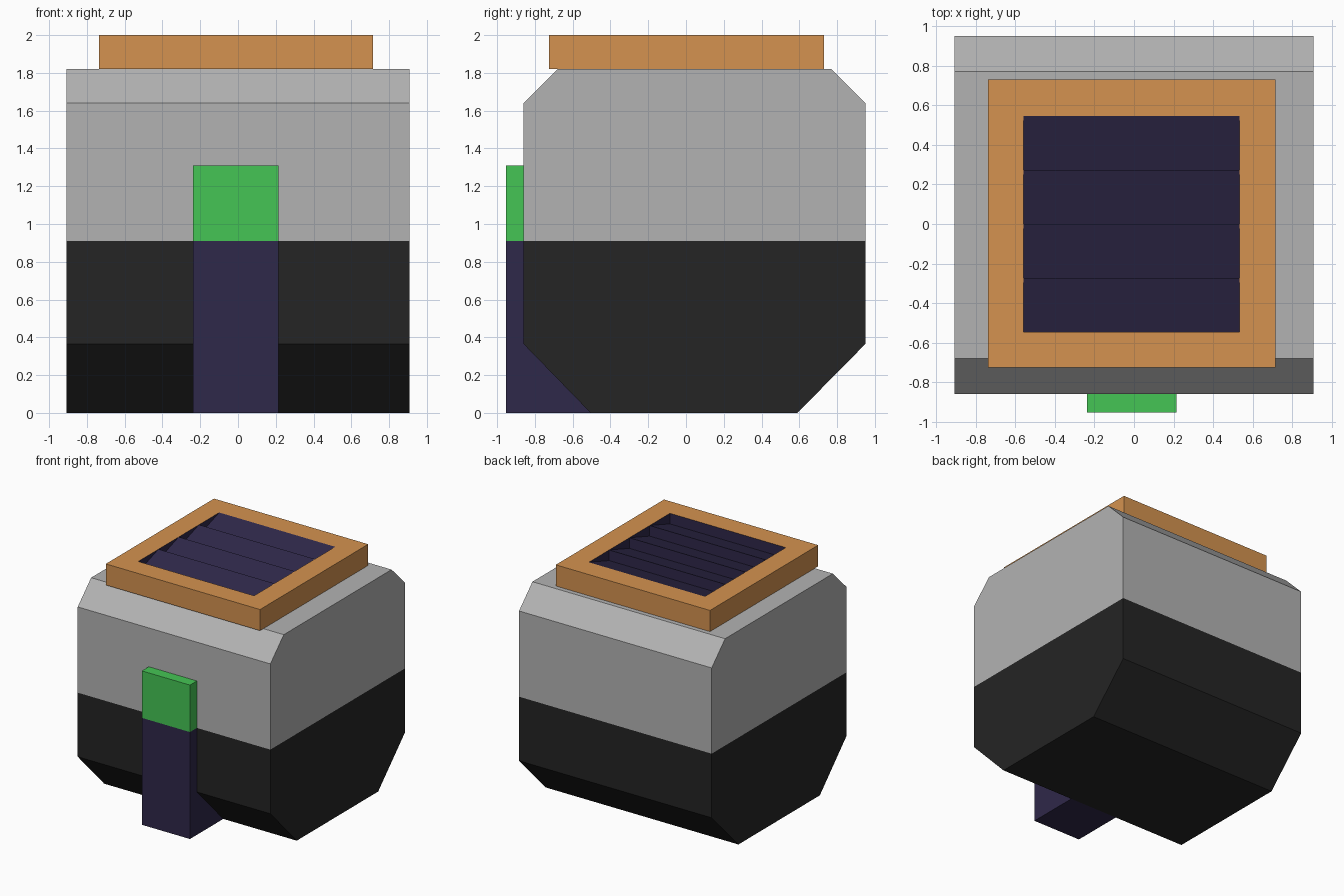
import bpy, bmesh

if "Cube" in bpy.data.objects:
    bpy.data.objects.remove(bpy.data.objects["Cube"])


def material(name, rgb):
    m = bpy.data.materials.new(name)
    m.diffuse_color = (*rgb, 1)
    m.use_nodes = True
    m.node_tree.nodes["Principled BSDF"].inputs["Base Color"].default_value = m.diffuse_color
    return m


black = material("black", (0.018, 0.018, 0.018))
grey = material("grey", (0.45, 0.45, 0.45))
navy = material("navy", (0.028, 0.021, 0.068))
green = material("green", (0.06, 0.56, 0.09))
orange = material("orange", (0.66, 0.29, 0.08))


def finish(bm, name, mats):
    bmesh.ops.recalc_face_normals(bm, faces=bm.faces)
    me = bpy.data.meshes.new(name)
    bm.to_mesh(me)
    bm.free()
    for m in mats:
        me.materials.append(m)
    ob = bpy.data.objects.new(name, me)
    bpy.context.collection.objects.link(ob)
    return ob


def prism(name, profile, x0, x1, mats, split=None):
    """Extrude a (y, z) profile along x; faces above split take the second material."""
    bm = bmesh.new()
    face = bm.faces.new([bm.verts.new((x0, y, z)) for y, z in profile])
    new = bmesh.ops.extrude_face_region(bm, geom=[face])["geom"]
    verts = [v for v in new if isinstance(v, bmesh.types.BMVert)]
    bmesh.ops.translate(bm, verts=verts, vec=(x1 - x0, 0, 0))
    if split is not None:
        bmesh.ops.bisect_plane(bm, geom=bm.verts[:] + bm.edges[:] + bm.faces[:],
                               plane_co=(0, 0, split), plane_no=(0, 0, 1))
        for f in bm.faces:
            f.material_index = int(f.calc_center_median().z > split)
    return finish(bm, name, mats)


# Chamfered body: black lower half, grey upper half
prism("body", [(-0.505, 0), (0.59, 0), (0.95, 0.365), (0.95, 1.64),
               (0.77, 1.82), (-0.68, 1.82), (-0.86, 1.64), (-0.86, 0.365)],
      -0.907, 0.907, [black, grey], 0.91)

# Front post that fills the lower chamfer, with a green top
prism("front_post", [(-0.953, 0), (-0.505, 0), (-0.86, 0.365),
                     (-0.86, 1.31), (-0.953, 1.31)],
      -0.238, 0.215, [navy, green], 0.91)

# Top frame: a closed rectangular ring with dark inner walls
outer = (-0.737, 0.715, -0.725, 0.73)
inner = (-0.558, 0.533, -0.545, 0.545)
bm = bmesh.new()
rings = []
for (xa, xb, ya, yb), z in ((outer, 1.82), (outer, 2.0), (inner, 2.0), (inner, 1.82)):
    rings.append([bm.verts.new((x, y, z))
                  for x, y in ((xa, ya), (xb, ya), (xb, yb), (xa, yb))])
for i in range(4):
    a, b = rings[i], rings[(i + 1) % 4]
    for j in range(4):
        k = (j + 1) % 4
        f = bm.faces.new((a[j], a[k], b[k], b[j]))
        f.material_index = int(i == 2)
finish(bm, "top_frame", [orange, navy])

# Sawtooth slats inside the frame, rising toward the back
teeth = 4
pitch = (inner[3] - inner[2]) / teeth
profile = [(inner[3], 1.82), (inner[2], 1.82)]
for i in range(teeth):
    y = inner[2] + i * pitch
    profile += [(y, 1.91), (y + pitch, 2.0)]
prism("slats", profile, inner[0], inner[1], [navy])
